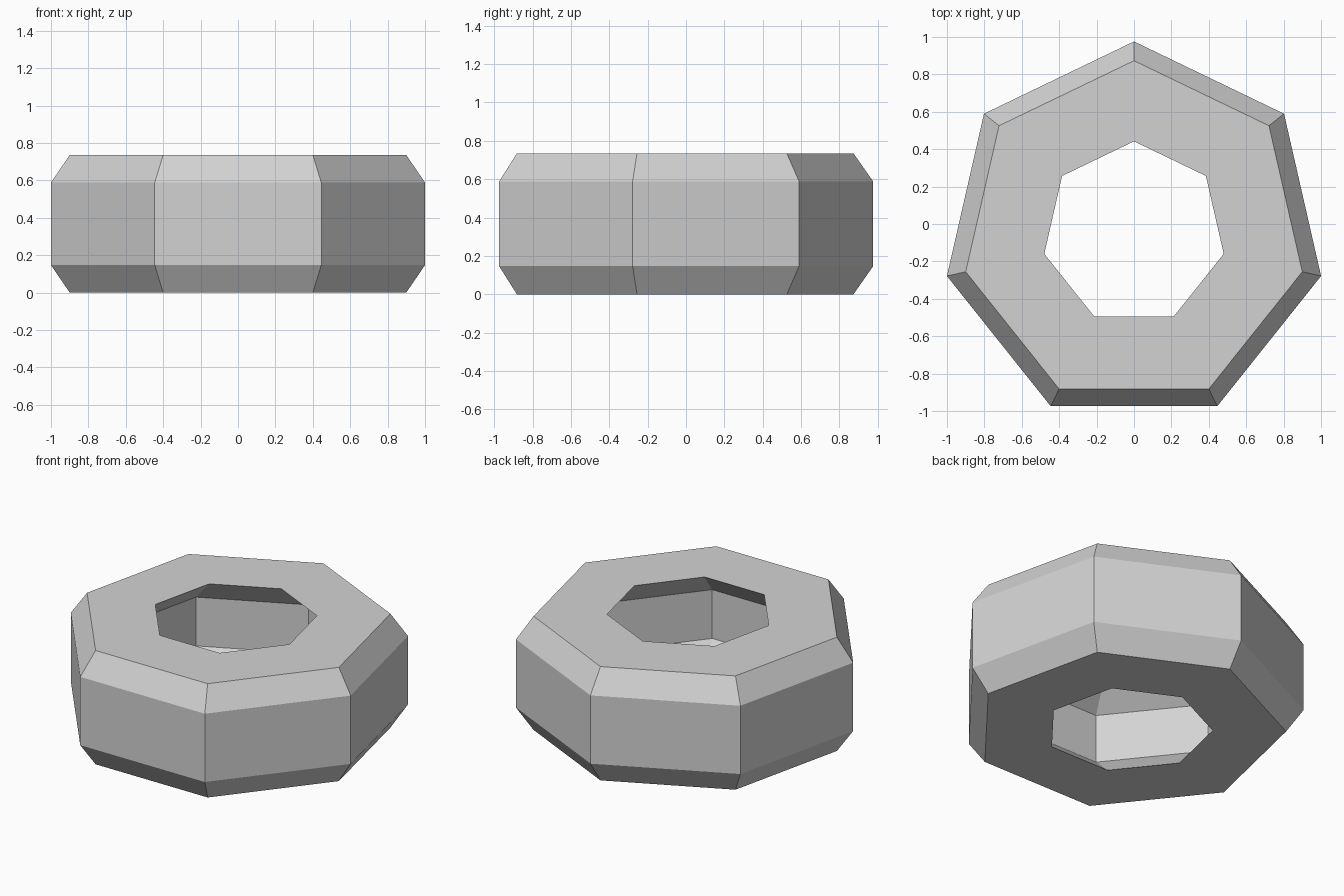
import bpy
import bmesh
from math import pi, sin, cos

SIDES = 7

# Remove the default cube
cube = bpy.data.objects.get("Cube")
if cube:
    bpy.data.objects.remove(cube, do_unlink=True)

# Plain grey material
grey = bpy.data.materials.new("plain_grey")
grey.use_nodes = True
colour = (0.65, 0.65, 0.65, 1.0)
grey.diffuse_color = colour
grey.node_tree.nodes["Principled BSDF"].inputs["Base Color"].default_value = colour

# Closed cross-section as (radius, height), from the lower lip around the outside
HEIGHT = 0.735
lower = [(0.77, 0.21), (0.492, 0.0), (0.923, 0.0), (1.026, 0.147)]
profile = lower + [(r, HEIGHT - z) for r, z in reversed(lower)]

# Sweep the section around a seven-sided ring, one corner pointing to the back
Y_SHIFT = -0.05
bm = bmesh.new()
rings = []
for i in range(SIDES):
    angle = pi / 2 + 2 * pi * i / SIDES
    rings.append([bm.verts.new((r * cos(angle), r * sin(angle) + Y_SHIFT, z))
                  for r, z in profile])
for i in range(SIDES):
    a, b = rings[i], rings[(i + 1) % SIDES]
    for j in range(len(profile)):
        k = (j + 1) % len(profile)
        bm.faces.new((a[j], b[j], b[k], a[k]))
bmesh.ops.recalc_face_normals(bm, faces=bm.faces[:])

mesh = bpy.data.meshes.new("tyre_ring")
bm.to_mesh(mesh)
bm.free()
mesh.materials.append(grey)
tyre = bpy.data.objects.new("tyre_ring", mesh)
bpy.context.collection.objects.link(tyre)
